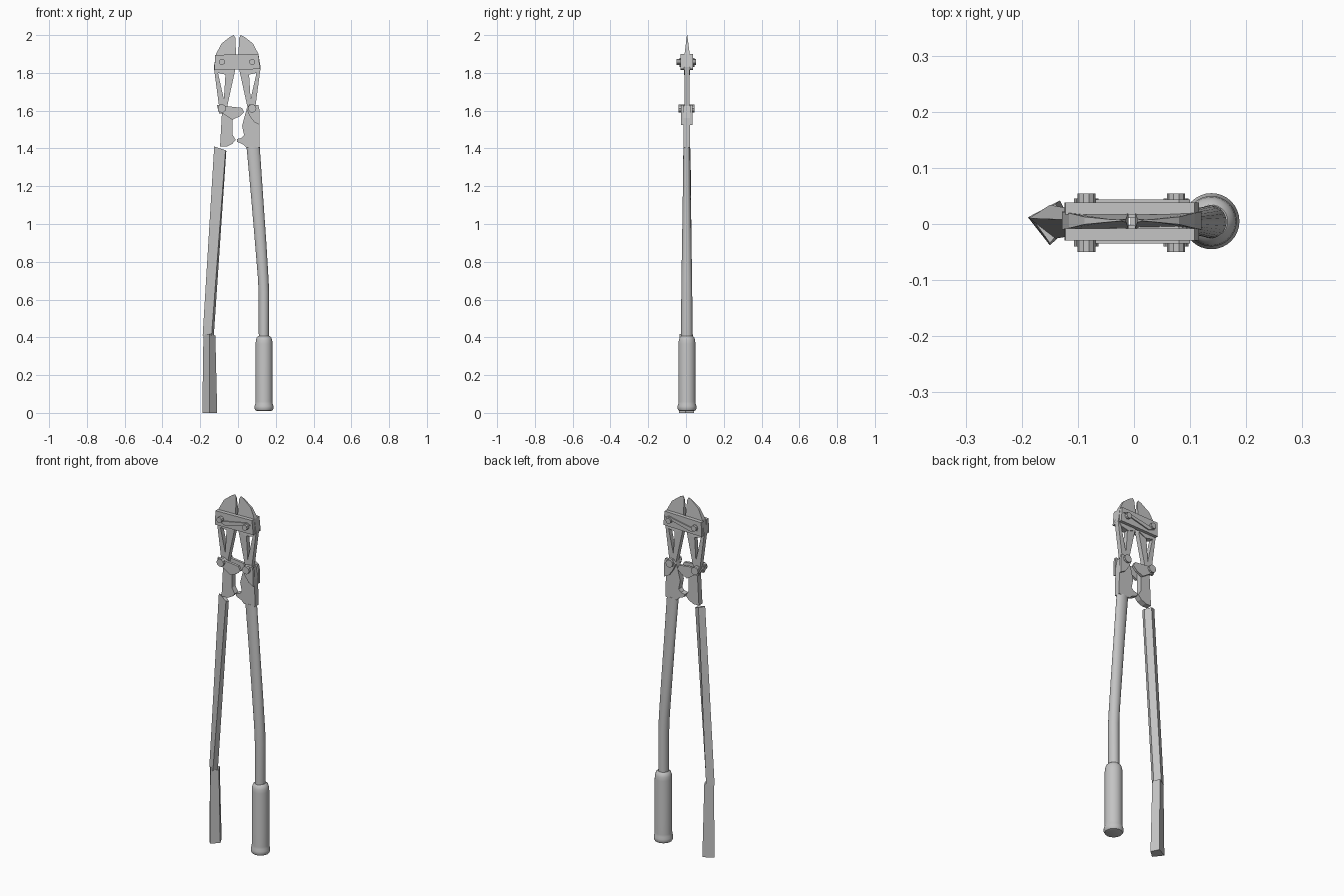
import bpy, bmesh, math

steel = bpy.data.materials.new("plain grey")
steel.diffuse_color = (0.55, 0.55, 0.55, 1)


def finish(name, bm, smooth=False):
    bmesh.ops.recalc_face_normals(bm, faces=bm.faces)
    mesh = bpy.data.meshes.new(name)
    bm.to_mesh(mesh)
    bm.free()
    mesh.materials.append(steel)
    ob = bpy.data.objects.new(name, mesh)
    bpy.context.collection.objects.link(ob)
    if smooth:
        bpy.ops.object.select_all(action='DESELECT')
        ob.select_set(True)
        bpy.context.view_layer.objects.active = ob
        bpy.ops.object.shade_smooth_by_angle(angle=math.radians(35))
    return ob


def loft(name, rings, smooth=False):
    """Skin a list of equal-length point rings and cap both ends."""
    bm = bmesh.new()
    vs = [[bm.verts.new(p) for p in r] for r in rings]
    n = len(vs[0])
    for a, b in zip(vs, vs[1:]):
        for i in range(n):
            j = (i + 1) % n
            bm.faces.new((a[i], a[j], b[j], b[i]))
    bm.faces.new(vs[0])
    bm.faces.new(vs[-1])
    return finish(name, bm, smooth)


def plate(name, pts, y0, y1, mirror=False):
    """Flat plate with an x-z outline, optionally mirrored about the tool axis."""
    if mirror:
        pts = [(-0.008 - x, z) for x, z in pts]
    return loft(name, [[(x, y, z) for x, z in pts] for y in (y0, y1)])


def ellipse(cx, cy, z, rx, ry, n=24):
    return [(cx + rx * math.cos(2 * math.pi * i / n),
             cy + ry * math.sin(2 * math.pi * i / n), z) for i in range(n)]


def bolt(name, x, z, r, y0, y1, n=10):
    ring = [(x + r * math.cos(2 * math.pi * i / n), z + r * math.sin(2 * math.pi * i / n)) for i in range(n)]
    plate(name, ring, y0, y1)


# Right handle: bent round tube flattening towards the top
loft("right_handle", [ellipse(x, 0.004, z, rx, ry) for x, z, rx, ry in [
    (0.137, 0.38, 0.027, 0.030), (0.137, 0.64, 0.028, 0.029), (0.133, 0.72, 0.028, 0.028),
    (0.120, 0.90, 0.030, 0.025), (0.100, 1.16, 0.032, 0.021), (0.080, 1.41, 0.035, 0.018)]], True)

# Right grip: rounded sleeve with a flared foot
loft("right_grip", [ellipse(0.138, 0.005, z, r, r, 32) for z, r in [
    (0.010, 0.036), (0.013, 0.045), (0.022, 0.050), (0.036, 0.050), (0.048, 0.046),
    (0.060, 0.045), (0.365, 0.045), (0.385, 0.043), (0.400, 0.038), (0.408, 0.029)]], True)

# Left handle and grip: coarse four-sided bars
loft("left_handle", [
    [(-0.187, 0.010, 0.41), (-0.140, -0.026, 0.41), (-0.128, 0.002, 0.41), (-0.150, 0.034, 0.41)],
    [(-0.126, 0.008, 1.41), (-0.066, -0.014, 1.39), (-0.062, 0.006, 1.385), (-0.095, 0.024, 1.40)]])
loft("left_grip", [
    [(-0.189, 0.012, 0), (-0.150, -0.038, 0), (-0.110, -0.002, 0), (-0.132, 0.042, 0)],
    [(-0.183, 0.012, 0.418), (-0.150, -0.034, 0.418), (-0.120, 0.0, 0.41), (-0.140, 0.036, 0.415)]])

# Levers joining the handles to the jaws
plate("right_lever", [(0.045, 1.405), (0.115, 1.405), (0.112, 1.56), (0.10, 1.62), (0.05, 1.62),
                      (0.035, 1.57), (0.022, 1.52), (0.032, 1.47), (0.018, 1.455),
                      (-0.006, 1.450), (-0.004, 1.435), (0.03, 1.42)], -0.012, 0.020)
plate("left_lever", [(-0.095, 1.41), (-0.06, 1.41), (-0.03, 1.425), (-0.012, 1.445), (-0.030, 1.475),
                     (-0.030, 1.59), (-0.085, 1.59), (-0.090, 1.50)], -0.012, 0.020)

# Cheeks and toggle link on both sides of the levers
for side, y0, y1 in (("front", -0.026, -0.012), ("back", 0.020, 0.034)):
    plate(side + "_cheek", [(0.045, 1.61), (0.06, 1.575), (0.085, 1.54), (0.114, 1.525),
                            (0.114, 1.60), (0.108, 1.63), (0.06, 1.632)], y0, y1)
    plate(side + "_toggle_link", [(-0.112, 1.63), (0.02, 1.615), (0.032, 1.592),
                                  (0.01, 1.57), (-0.03, 1.552), (-0.08, 1.585), (-0.10, 1.585)], y0, y1)
    # Straps across the head
    plate(side + "_strap", [(-0.122, 1.895), (0.108, 1.90), (0.116, 1.82), (-0.124, 1.815)],
          y0 - 0.003, y1 + 0.004)
    plate(side + "_strap_rib", [(-0.10, 1.845), (0.08, 1.88), (0.10, 1.87), (-0.06, 1.83)],
          y0 - 0.009, y1 + 0.010)

for x in (-0.085, 0.075):
    bolt("lever_bolt", x, 1.612, 0.022, -0.040, 0.045)
    bolt("head_bolt", x, 1.858, 0.016, -0.050, 0.054)

# Jaws: wedge-shaped blades on two slim tapering legs each
outline = [(-0.128, 1.83), (-0.116, 1.90), (-0.088, 1.955), (-0.040, 1.992), (-0.022, 2.0),
           (-0.014, 1.985), (-0.010, 1.89), (-0.016, 1.81), (-0.06, 1.79), (-0.108, 1.80)]
for side in ("left", "right"):
    flip = side == "right"
    sheets = []
    for s in (-1, 1):
        sheet = []
        for x, z in outline:
            t = 0.015 * (1 - max(0, (z - 1.88) / 0.12)) + 0.001
            sheet.append((-0.008 - x if flip else x, 0.006 + s * t, z))
        sheets.append(sheet)
    loft(side + "_jaw", sheets)
    plate(side + "_outer_leg", [(-0.128, 1.83), (-0.106, 1.80), (-0.068, 1.63), (-0.075, 1.60),
                                (-0.100, 1.62)], -0.008, 0.018, flip)
    plate(side + "_inner_leg", [(-0.066, 1.80), (-0.016, 1.81), (-0.060, 1.61),
                                (-0.078, 1.61)], -0.008, 0.018, flip)
